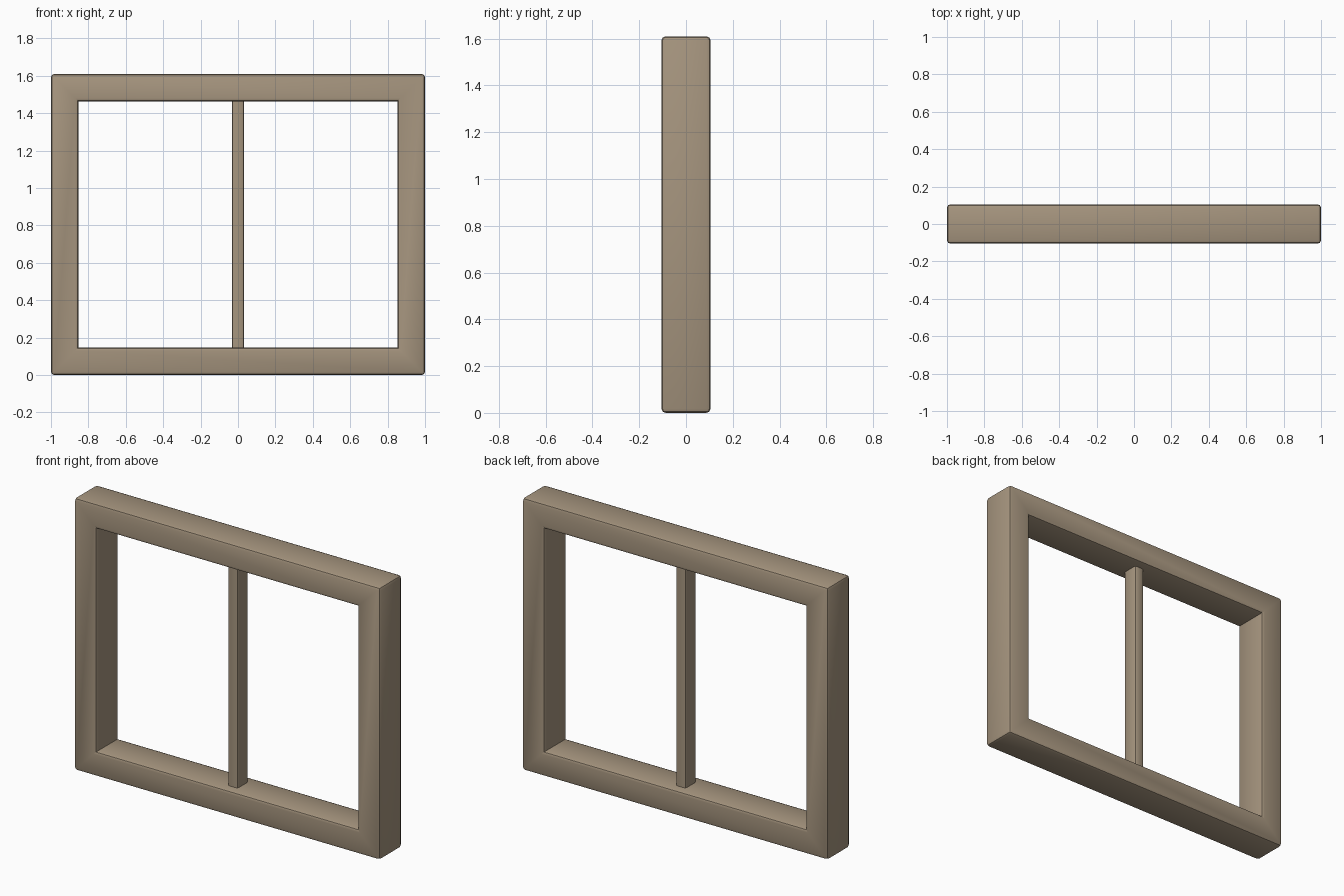
import bpy, bmesh

if "Cube" in bpy.data.objects:
    bpy.data.objects.remove(bpy.data.objects["Cube"])

W, H, D = 1.0, 1.61, 0.105      # half width, height, half depth
T = 0.148                       # frame bar width


def finish(name, bm, edges, width):
    """Round the chosen edges and make the object."""
    bmesh.ops.bevel(bm, geom=edges, offset=width, segments=2, profile=0.5,
                    affect='EDGES', clamp_overlap=True)
    bmesh.ops.recalc_face_normals(bm, faces=bm.faces)
    me = bpy.data.meshes.new(name)
    bm.to_mesh(me)
    bm.free()
    ob = bpy.data.objects.new(name, me)
    bpy.context.collection.objects.link(ob)
    mat = bpy.data.materials.get("wood") or bpy.data.materials.new("wood")
    mat.diffuse_color = (0.38, 0.30, 0.21, 1)
    mat.use_nodes = True
    mat.node_tree.nodes["Principled BSDF"].inputs["Base Color"].default_value = mat.diffuse_color
    me.materials.append(mat)
    bpy.ops.object.select_all(action='DESELECT')
    ob.select_set(True)
    bpy.context.view_layer.objects.active = ob
    bpy.ops.object.shade_smooth_by_angle(angle=0.4)


def ring(bm, inset, y):
    return [bm.verts.new((x, y, z)) for x, z in (
        (-W + inset, inset), (W - inset, inset),
        (W - inset, H - inset), (-W + inset, H - inset))]


# window frame: four section corners swept round the rectangle
bm = bmesh.new()
rings = [ring(bm, i, y) for i, y in ((0, -D), (0, D), (T, D), (T, -D))]
for a, b in zip(rings, rings[1:] + rings[:1]):
    for i in range(4):
        j = (i + 1) % 4
        bm.faces.new((a[i], a[j], b[j], b[i]))
bmesh.ops.recalc_face_normals(bm, faces=bm.faces)
# round the rims and outer corners, leave mitres and inner corners sharp
edges = [e for e in bm.edges if e.calc_face_angle_signed() > 0.5]
finish("window_frame", bm, edges, 0.018)

# centre mullion, its ends set slightly into the frame
bm = bmesh.new()
bmesh.ops.create_cube(bm, size=1)
for v in bm.verts:
    v.co = (v.co.x * 0.065, v.co.y * 0.1, H / 2 + v.co.z * (H - 2 * T + 0.01))
edges = [e for e in bm.edges if abs(e.verts[0].co.z - e.verts[1].co.z) > 0.5]
finish("centre_mullion", bm, edges, 0.014)
